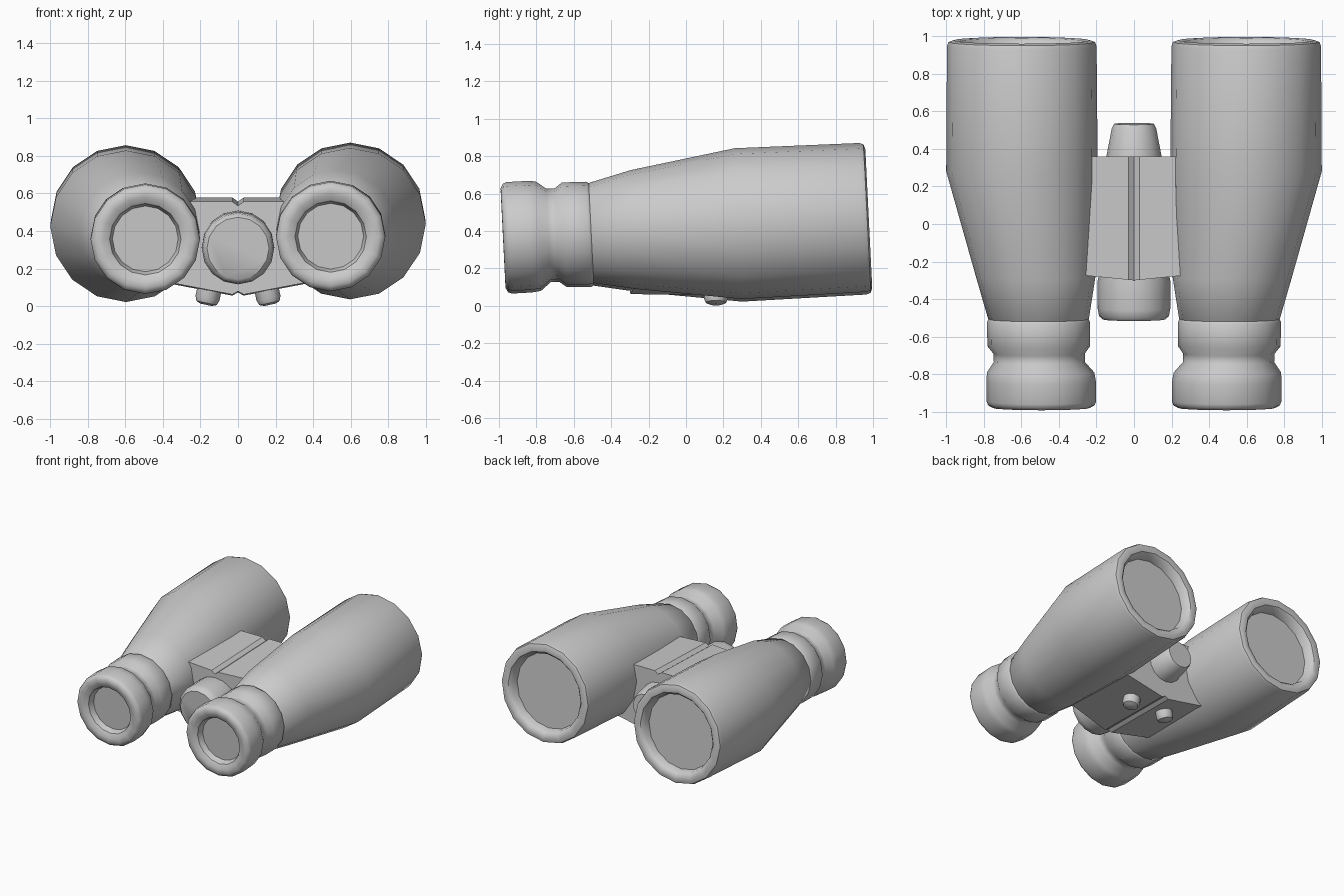
import bpy, bmesh, math
from mathutils import Vector, Matrix

if "Cube" in bpy.data.objects:
    bpy.data.objects.remove(bpy.data.objects["Cube"])

TILT = 0.05  # the tubes rise slightly towards the back


def finish(name, bm, angle=40):
    bmesh.ops.recalc_face_normals(bm, faces=bm.faces)
    me = bpy.data.meshes.new(name)
    bm.to_mesh(me)
    bm.free()
    ob = bpy.data.objects.new(name, me)
    bpy.context.collection.objects.link(ob)
    bpy.ops.object.select_all(action='DESELECT')
    ob.select_set(True)
    bpy.context.view_layer.objects.active = ob
    bpy.ops.object.shade_smooth_by_angle(angle=math.radians(angle))
    return ob


def loft(name, rings, sides=16, tilt=TILT, matrix=None):
    """Round section along y; rings are (x, y, z, radius), ends capped."""
    bm = bmesh.new()
    loops = []
    for x, y, z, r in rings:
        loop = []
        for i in range(sides):
            a = 2 * math.pi * i / sides
            loop.append(bm.verts.new((x + r * math.cos(a),
                                      y - tilt * r * math.sin(a),
                                      z + r * math.sin(a))))
        loops.append(loop)
    for a, b in zip(loops, loops[1:]):
        for i in range(sides):
            j = (i + 1) % sides
            bm.faces.new((a[i], a[j], b[j], b[i]))
    bm.faces.new(loops[0])
    bm.faces.new(loops[-1])
    if matrix:
        bm.transform(matrix)
    return finish(name, bm)


# x, y, z, radius from lens recess at the back to the neck
barrel = [
    (0.596, 0.90, 0.468, 0.30), (0.597, 0.95, 0.471, 0.31),
    (0.597, 0.972, 0.472, 0.33), (0.597, 0.977, 0.472, 0.365),
    (0.597, 0.968, 0.472, 0.39), (0.597, 0.945, 0.471, 0.398),
    (0.596, 0.28, 0.438, 0.403), (0.523, -0.28, 0.406, 0.318),
    (0.508, -0.505, 0.388, 0.268), (0.508, -0.52, 0.388, 0.25)]
# neck band, groove, eyecup, rolled rim and eye lens recess
eyepiece = [
    (0.508, -0.49, 0.388, 0.24), (0.508, -0.505, 0.388, 0.265),
    (0.508, -0.52, 0.388, 0.274), (0.507, -0.65, 0.385, 0.273),
    (0.505, -0.69, 0.384, 0.243), (0.503, -0.735, 0.382, 0.243),
    (0.497, -0.79, 0.378, 0.286), (0.493, -0.84, 0.375, 0.291),
    (0.493, -0.945, 0.369, 0.291), (0.493, -0.965, 0.368, 0.283),
    (0.493, -0.978, 0.368, 0.26), (0.493, -0.976, 0.368, 0.225),
    (0.493, -0.955, 0.369, 0.19), (0.493, -0.91, 0.371, 0.175)]

for side, label in ((-1, "left"), (1, "right")):
    for part, rings in (("barrel", barrel), ("eyepiece", eyepiece)):
        loft(label + "_" + part,
             [(side * x, y, z + 0.007 * side - 0.006, r) for x, y, z, r in rings])

    # stud on the underside, perpendicular to the sloping bridge face
    mat = (Matrix.Translation((side * 0.15, 0.16, 0.10))
           @ Matrix.Rotation(math.radians(12) * side, 4, 'Y').inverted()
           @ Matrix.Rotation(math.radians(-90), 4, 'X'))
    loft(label + "_stud",
         [(0, -0.03, 0, 0.065), (0, 0.06, 0, 0.065),
          (0, 0.085, 0, 0.055), (0, 0.095, 0, 0.03)],
         sides=12, tilt=0, matrix=mat)

# bridge block: two folded halves meeting at a small groove
half = [(0.03, 0.562), (0.32, 0.562), (0.42, 0.40), (0.38, 0.135), (0.03, 0.068)]
profile = [(0, 0.54)] + half + [(0, 0.085)] + [(-x, z) for x, z in reversed(half)]
bm = bmesh.new()
front = [bm.verts.new((x, -0.30 + 0.1 * abs(x), z - 0.006)) for x, z in profile]
back = [bm.verts.new((x, 0.36, z + (0.016 if z > 0.4 else -0.012))) for x, z in profile]
n = len(profile)
for i in range(n):
    j = (i + 1) % n
    bm.faces.new((front[i], front[j], back[j], back[i]))
bm.faces.new(front)
bm.faces.new(back)
finish("bridge", bm, 10)

# focus wheel in front and tapered hinge cap behind
loft("focus_wheel",
     [(0, -0.24, 0.318, 0.18), (0, -0.30, 0.315, 0.193), (0, -0.45, 0.309, 0.193),
      (0, -0.49, 0.308, 0.186), (0, -0.508, 0.308, 0.165)])
loft("hinge_cap",
     [(0, 0.30, 0.34, 0.15), (0, 0.37, 0.343, 0.145), (0, 0.51, 0.35, 0.118),
      (0, 0.533, 0.35, 0.105)])
